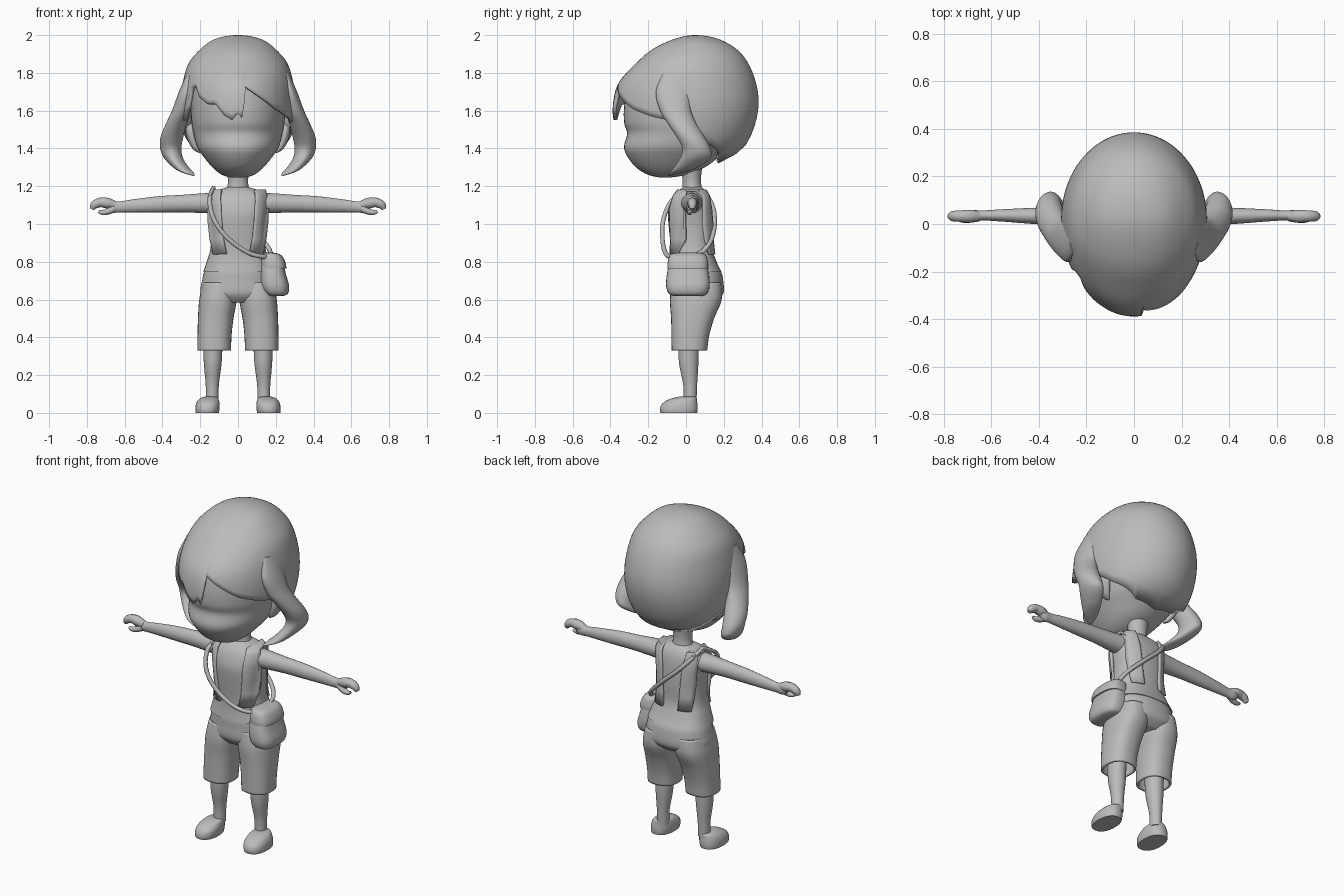
import bpy, bmesh, math
from mathutils import Vector

mat = bpy.data.materials.new("clay_grey")
mat.diffuse_color = (0.5, 0.5, 0.5, 1)


def finish(name, verts, faces, angle=50, solid=0):
    me = bpy.data.meshes.new(name)
    me.from_pydata(verts, [], faces)
    bm = bmesh.new()
    bm.from_mesh(me)
    bmesh.ops.remove_doubles(bm, verts=bm.verts, dist=0.0002)
    bmesh.ops.recalc_face_normals(bm, faces=bm.faces)
    bm.to_mesh(me)
    bm.free()
    me.materials.append(mat)
    ob = bpy.data.objects.new(name, me)
    bpy.context.collection.objects.link(ob)
    if solid:
        m = ob.modifiers.new("thickness", 'SOLIDIFY')
        m.thickness, m.offset = solid, -1
    bpy.ops.object.select_all(action='DESELECT')
    ob.select_set(True)
    bpy.context.view_layer.objects.active = ob
    bpy.ops.object.shade_smooth_by_angle(angle=math.radians(angle))
    return ob


def smooth(rows, sub=5):
    """Catmull-Rom resampling of rows of numbers."""
    out = []
    for i in range(len(rows) - 1):
        p = [rows[max(0, min(len(rows) - 1, i + k))] for k in (-1, 0, 1, 2)]
        for j in range(sub):
            t = j / sub
            out.append([0.5 * (2*b + (c - a)*t + (2*a - 5*b + 4*c - d)*t*t + (3*b - a - 3*c + d)*t**3)
                        for a, b, c, d in zip(*p)])
    return out + [list(rows[-1])]


def interp(table, k):
    for a, b in zip(table, table[1:]):
        if k <= b[0]:
            t = max(0, (k - a[0]) / (b[0] - a[0]))
            return [p + (q - p) * t for p, q in zip(a[1:], b[1:])]
    return list(table[-1][1:])


def spow(v, n):
    return math.copysign(abs(v) ** (2 / n), v)


def loft(name, rings, axis='Z', n=2.0, side=1, seg=32, cap=True, solid=0, angle=50):
    """Rings of (station, centre a, centre b, radius a, radius b)."""
    rows, verts, faces = smooth(rings), [], []
    for s, ca, cb, ra, rb in rows:
        for i in range(seg):
            a = 2 * math.pi * i / seg
            u, v = ca + ra * spow(math.cos(a), n), cb + rb * spow(math.sin(a), n)
            x, y, z = (u, v, s) if axis == 'Z' else (s, u, v)
            verts.append((side * x, y, z))
    for r in range(len(rows) - 1):
        for i in range(seg):
            j = (i + 1) % seg
            faces.append((r*seg + i, r*seg + j, r*seg + seg + j, r*seg + seg + i))
    if cap:
        faces += [tuple(range(seg)), tuple(range(len(verts) - seg, len(verts)))]
    return finish(name, verts, faces, angle, solid)


def tube(name, pts, closed=False, sides=10):
    """Round tube through (x, y, z, radius) points."""
    rows = smooth(pts + [pts[0]] if closed else pts, 6)
    verts, faces = [], []
    for k, (x, y, z, r) in enumerate(rows):
        a, b = rows[max(0, k - 1)], rows[min(len(rows) - 1, k + 1)]
        if closed and k in (0, len(rows) - 1):
            a, b = rows[-2], rows[1]
        t = (Vector(b[:3]) - Vector(a[:3])).normalized()
        u = t.cross(Vector((0, 1, 0)) if abs(t.y) < .8 else Vector((1, 0, 0))).normalized()
        v = t.cross(u)
        for i in range(sides):
            w = 2 * math.pi * i / sides
            verts.append(Vector((x, y, z)) + r * (math.cos(w) * u + math.sin(w) * v))
    for k in range(len(rows) - 1):
        for i in range(sides):
            j = (i + 1) % sides
            faces.append((k*sides + i, k*sides + j, (k+1)*sides + j, (k+1)*sides + i))
    if not closed:
        faces += [tuple(range(sides)), tuple(range(len(verts) - sides, len(verts)))]
    return finish(name, verts, faces)


# Head with soft brow, cheeks and chin
face = [(1.245, -.13, -.09, .03), (1.26, -.2, .0, .085), (1.3, -.265, .1, .135), (1.36, -.312, .18, .185),
        (1.41, -.328, .24, .217), (1.48, -.312, .29, .235), (1.54, -.328, .32, .246),
        (1.64, -.325, .335, .25), (1.75, -.29, .32, .235), (1.84, -.18, .26, .17)]
loft("head", [(z, 0, (f + b) / 2, w, (b - f) / 2) for z, f, b, w in face], seg=48, n=2.1)

# Hair cap: half width, front and back by height, with a jagged fringe along the lower edge
cap = [(2, 0, .05, .05), (1.98, .12, -.06, .17), (1.92, .205, -.185, .275), (1.85, .262, -.265, .33),
       (1.75, .292, -.355, .37), (1.65, .305, -.385, .385), (1.55, .302, -.385, .372),
       (1.45, .28, -.36, .335), (1.38, .24, -.3, .28), (1.31, .16, -.2, .15)]
cap = [(math.sqrt(max(0, 2 - r[0])), *r[1:]) for r in cap]
cap = smooth(cap, 6)
fringe = [(-180, 1.32), (-140, 1.34), (-110, 1.42), (-90, 1.5), (-70, 1.56), (-60, 1.62), (-56, 1.72),
          (-50, 1.735), (-42, 1.67), (-32, 1.635), (-23, 1.635), (-14, 1.575), (-6, 1.55), (0, 1.585),
          (5, 1.555), (7.5, 1.73), (20, 1.685), (42, 1.61), (60, 1.57), (70, 1.555), (90, 1.5),
          (110, 1.42), (140, 1.34), (180, 1.32)]
cols, steps = 180, 26
verts, faces = [], []
for c in range(cols):
    deg = -180 + 360 * c / cols
    end = math.sqrt(2 - interp(fringe, deg)[0])
    for s in range(steps + 1):
        u = end * s / steps
        w, f, b = interp(cap, u)
        a, yc = math.radians(deg), .05 - .03 * min(1, u * 2)
        y = yc - math.cos(a) * (yc - f if math.cos(a) > 0 else b - yc)
        verts.append((w * math.sin(a), y, 2 - u * u))
    for s in range(steps):
        d = (c + 1) % cols
        faces.append((c*(steps+1) + s, c*(steps+1) + s + 1, d*(steps+1) + s + 1, d*(steps+1) + s))
finish("hair_cap", verts, faces, 60, .02)

# Neck and shirt
loft("neck", [(1.14, 0, .035, .075, .06), (1.2, 0, .032, .056, .05), (1.25, 0, .03, .055, .05), (1.33, 0, .03, .07, .06)])
body = [(.745, 0, .05, .184, .139), (.8, 0, .04, .166, .122), (.87, 0, .03, .146, .11), (.97, 0, .025, .141, .115),
        (1.06, 0, .02, .15, .115), (1.13, 0, .025, .158, .1), (1.17, 0, .03, .13, .078), (1.195, 0, .035, .055, .05)]
loft("shirt", body, n=2.5, seg=48)

# Shorts: hips, then two open legs
loft("shorts_hips", [(.8, 0, .04, .15, .11), (.75, 0, .05, .178, .134), (.7, 0, .056, .19, .141),
                     (.63, 0, .057, .197, .14), (.585, 0, .05, .14, .1)], n=2.3, seg=48)


def body_y(x, z, sign):
    _, cy, rx, ry = interp(smooth(body), z)
    return cy + sign * ry * max(0.02, 1 - min(1, abs(x) / rx) ** 2.5) ** .4


for side, tag in ((1, "left"), (-1, "right")):
    # Hair lock and ear
    loft("side_lock_" + tag, [(1.8, .25, -.06, .02, .06), (1.7, .275, -.07, .038, .09), (1.6, .3, -.055, .05, .082),
                              (1.53, .327, -.02, .055, .076), (1.46, .35, .025, .06, .074), (1.4, .356, .055, .056, .074),
                              (1.35, .342, .05, .05, .08), (1.3, .302, .0, .042, .062), (1.275, .27, -.045, .034, .038),
                              (1.255, .235, -.09, .006, .006)], side=side)
    loft("ear_" + tag, [(1.375, .2, .02, .005, .01), (1.4, .222, .02, .02, .03), (1.46, .245, .03, .027, .05),
                        (1.51, .25, .03, .025, .045), (1.535, .24, .03, .005, .01)], side=side, seg=16)
    # Arm, curled fingers and thumb
    loft("arm_" + tag, [(.1, .03, 1.11, .06, .055), (.19, .03, 1.11, .05, .052), (.3, .032, 1.108, .04, .046),
                        (.42, .034, 1.104, .034, .043), (.55, .036, 1.096, .026, .035), (.63, .036, 1.09, .021, .029),
                        (.67, .036, 1.089, .022, .031), (.7, .035, 1.09, .016, .02)], 'X', side=side, seg=24)
    tube("fingers_" + tag, [(side * x, .033, z, r) for x, z, r in
                            ((.65, 1.1, .02), (.69, 1.11, .028), (.73, 1.114, .025), (.76, 1.1, .022), (.773, 1.078, .012))])
    tube("thumb_" + tag, [(side * x, y, z, r) for x, y, z, r in
                          ((.655, .03, 1.083, .02), (.685, .022, 1.068, .017), (.715, .018, 1.061, .014), (.738, .018, 1.066, .008))])
    # Shorts leg, shin and shoe
    loft("shorts_leg_" + tag, [(.69, .098, .056, .088, .13), (.6, .106, .052, .099, .137), (.5, .118, .035, .094, .114),
                               (.41, .124, .023, .09, .1), (.33, .126, .018, .089, .094)],
         n=2.4, side=side, cap=False, solid=.012)
    loft("shin_" + tag, [(.48, .13, .015, .055, .06), (.33, .133, .013, .05, .054), (.25, .134, .015, .046, .05),
                         (.15, .136, .022, .035, .037), (.06, .137, .022, .033, .034)], side=side, seg=24)
    loft("shoe_" + tag, [(0, .163, -.038, .061, .097), (.02, .162, -.038, .064, .1), (.045, .16, -.034, .063, .095),
                         (.066, .157, -.022, .056, .08), (.08, .152, -.004, .045, .06), (.086, .15, .005, .025, .04)],
         n=2.3, side=side)
    # Vest panel running from the front hem over the shoulder to the back hem
    path = ([(.098, .84, -1), (.115, .92, -1), (.124, 1.0, -1), (.128, 1.08, -1), (.125, 1.14, -1), (.118, 1.17, -1)] +
            [(.112, 1.17, 1), (.11, 1.14, 1), (.104, 1.08, 1), (.098, 1.0, 1), (.092, .92, 1), (.088, .84, 1)])
    rows, verts, faces = path, [], []
    for x, z, s in rows:
        for k in range(7):
            px = x + (k - 3) / 3 * (.03 if z > 1.1 else .036)
            verts.append((side * px, body_y(px, z, s) + s * .012, z + (.012 if z > 1.13 else 0)))
    for r in range(len(rows) - 1):
        faces += [(r*7 + k, r*7 + k + 1, r*7 + k + 8, r*7 + k + 7) for k in range(6)]
    finish("vest_panel_" + tag, verts, faces, 50, .014)

# Shoulder bag with its flap and long strap
loft("bag", [(.618, .205, .01, .03, .07), (.63, .203, .01, .06, .1), (.67, .195, .01, .076, .115), (.73, .185, .01, .07, .112),
             (.79, .178, .01, .062, .1), (.83, .172, .01, .05, .09)], n=2.8)
loft("bag_flap", [(.765, .188, .01, .068, .108), (.79, .185, .01, .068, .108), (.825, .178, .01, .06, .1),
                  (.842, .172, .01, .045, .085), (.848, .17, .01, .02, .05)], n=2.8)
strap = [(-.13, .03, 1.19), (-.15, -.07, 1.13), (-.13, -.118, 1.03), (-.06, -.125, .93), (.05, -.11, .85), (.15, -.07, .825),
         (.175, .05, .835), (.15, .12, .89), (.06, .15, .98), (-.05, .145, 1.08), (-.12, .1, 1.16)]
tube("bag_strap", [(*p, .012) for p in strap], closed=True)
